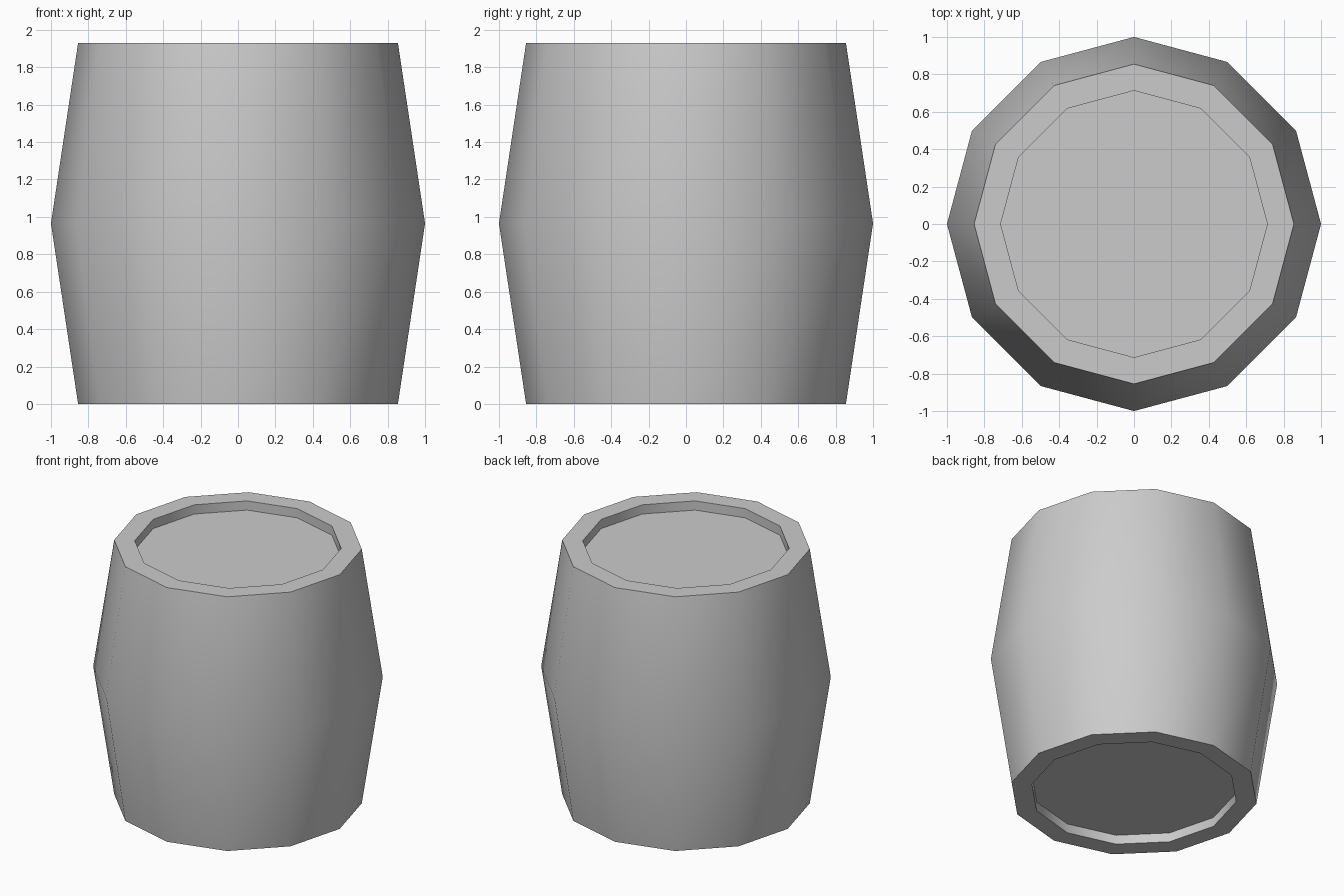
import bpy, bmesh, math

cube = bpy.data.objects.get("Cube")
if cube:
    bpy.data.objects.remove(cube, do_unlink=True)

SIDES = 12
HEIGHT = 1.93
BELLY, END, LIP = 1.0, 0.855, 0.713   # radii
RECESS = 0.07

# Single flat colour
grey = bpy.data.materials.new("light_grey")
grey.use_nodes = True
colour = (0.6, 0.6, 0.6, 1)
grey.diffuse_color = colour
grey.node_tree.nodes["Principled BSDF"].inputs["Base Color"].default_value = colour

# Half profile (radius, height) from the recessed base to the recessed lid
profile = [(LIP, RECESS), (LIP, 0), (END, 0), (BELLY, HEIGHT / 2),
           (END, HEIGHT), (LIP, HEIGHT), (LIP, HEIGHT - RECESS)]

# Barrel body: rings joined by quads, with a disc closing each end
bm = bmesh.new()
rings = [[bm.verts.new((r * math.cos(math.tau * i / SIDES),
                        r * math.sin(math.tau * i / SIDES), z))
          for i in range(SIDES)] for r, z in profile]
for low, high in zip(rings, rings[1:]):
    for i in range(SIDES):
        j = (i + 1) % SIDES
        bm.faces.new((low[i], low[j], high[j], high[i]))
bm.faces.new(rings[0][::-1])
bm.faces.new(rings[-1])
bmesh.ops.recalc_face_normals(bm, faces=bm.faces[:])

mesh = bpy.data.meshes.new("barrel")
bm.to_mesh(mesh)
bm.free()
mesh.materials.append(grey)
barrel = bpy.data.objects.new("barrel", mesh)
bpy.context.collection.objects.link(barrel)

# Smooth staves, crisp rims
bpy.ops.object.select_all(action='DESELECT')
barrel.select_set(True)
bpy.context.view_layer.objects.active = barrel
bpy.ops.object.shade_smooth_by_angle(angle=math.radians(40))
